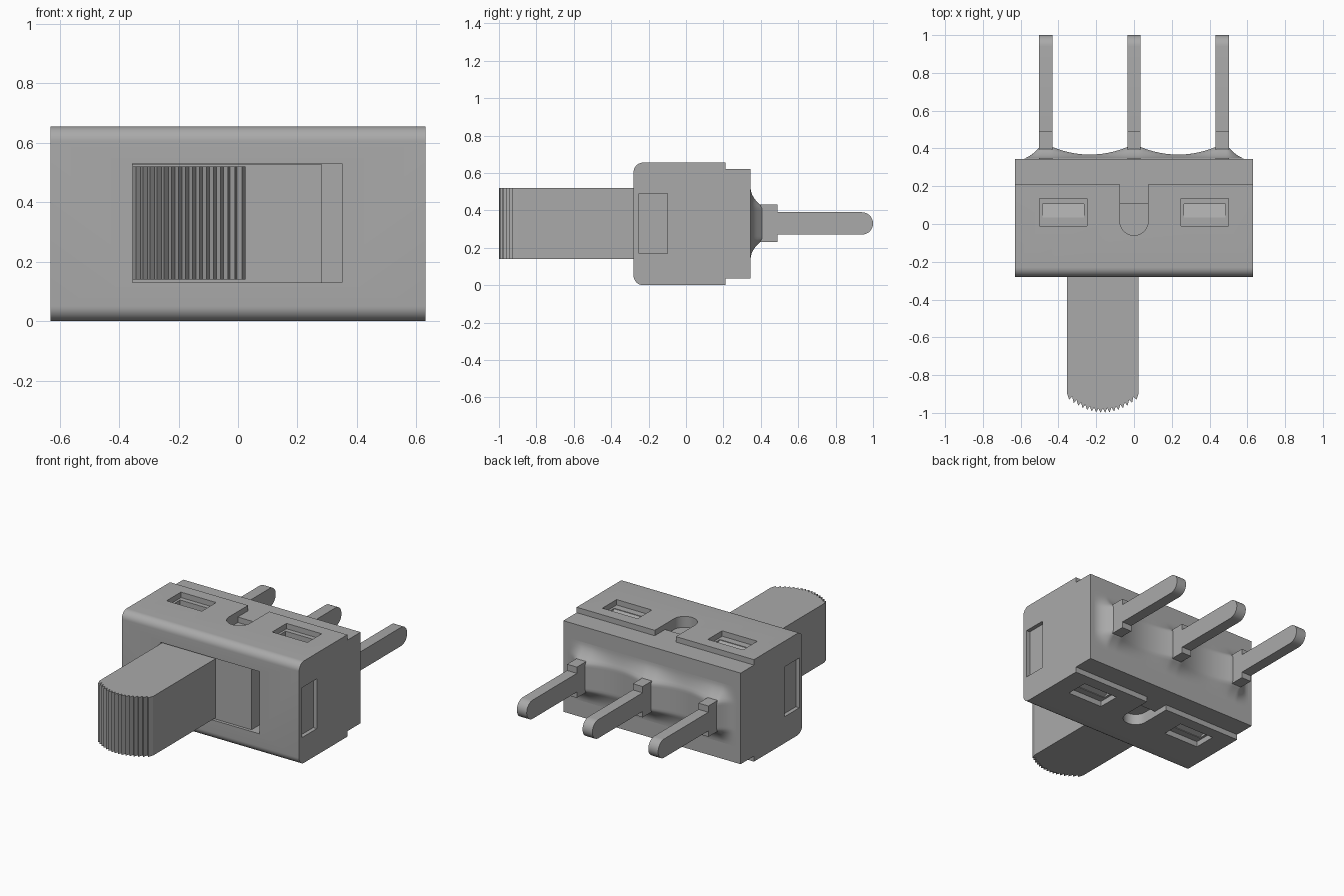
import bpy, bmesh, math
from mathutils import Vector

if "Cube" in bpy.data.objects:
    bpy.data.objects.remove(bpy.data.objects["Cube"])

grey = bpy.data.materials.new("plain_grey")
grey.use_nodes = True
grey.diffuse_color = (0.4, 0.4, 0.4, 1)
grey.node_tree.nodes["Principled BSDF"].inputs["Base Color"].default_value = (0.4, 0.4, 0.4, 1)

HALF_X = 0.63
MID_Z = 0.3275


def add_object(name, bm):
    bmesh.ops.recalc_face_normals(bm, faces=bm.faces)
    mesh = bpy.data.meshes.new(name)
    bm.to_mesh(mesh)
    bm.free()
    mesh.materials.append(grey)
    obj = bpy.data.objects.new(name, mesh)
    bpy.context.collection.objects.link(obj)
    return obj


def prism(name, outline, axis, lo, hi):
    """Extrude a flat outline along x (points are y, z) or z (points are x, y)."""
    bm = bmesh.new()
    place = (lambda p, d: (d, *p)) if axis == "x" else (lambda p, d: (*p, d))
    face = bm.faces.new([bm.verts.new(place(p, lo)) for p in outline])
    step = Vector(place((0, 0), hi - lo))
    new = bmesh.ops.extrude_face_region(bm, geom=[face])["geom"]
    bmesh.ops.translate(bm, vec=step, verts=[v for v in new if isinstance(v, bmesh.types.BMVert)])
    return add_object(name, bm)


def box(name, x0, x1, y0, y1, z0, z1):
    return prism(name, [(x0, y0), (x1, y0), (x1, y1), (x0, y1)], "z", z0, z1)


def arc(cx, cy, r, start, end, n=10):
    angles = [math.radians(start + (end - start) * i / n) for i in range(n + 1)]
    return [(cx + r * math.cos(a), cy + r * math.sin(a)) for a in angles]


def flip_z(z):
    return 2 * MID_Z - z


def smooth(obj, angle=30):
    bpy.ops.object.select_all(action="DESELECT")
    obj.select_set(True)
    bpy.context.view_layer.objects.active = obj
    bpy.ops.object.shade_smooth_by_angle(angle=math.radians(angle))


def cut(obj, cutter):
    mod = obj.modifiers.new("cut", "BOOLEAN")
    mod.operation, mod.solver, mod.object = "DIFFERENCE", "EXACT", cutter
    bpy.context.view_layer.objects.active = obj
    bpy.ops.object.modifier_apply(modifier=mod.name)
    bpy.data.objects.remove(cutter)


# Housing: rounded front edges, stepped down to the base at the back
upper = [(0.345, 0.62), (0.21, 0.62), (0.21, 0.655)] + arc(-0.23, 0.605, 0.05, 90, 180)
lower = [(y, flip_z(z)) for y, z in reversed(upper)]
housing = prism("housing", upper + lower, "x", -HALF_X, HALF_X)

# Slider opening and side recesses
cut(housing, box("opening", -0.355, 0.35, -0.4, -0.12, 0.13, 0.53))
for s in (-1, 1):
    x0, x1 = sorted((s * 0.605, s * 0.7))
    cut(housing, box("side_recess", x0, x1, -0.25, -0.1, 0.17, 0.49))

# Slots and latch windows, the same above and below
slot_end = arc(0, 0.015, 0.075, 180, 360, 16)
for face in (lambda z: z, flip_z):
    def span(a, b):
        return sorted((face(a), face(b)))
    cut(housing, prism("slot", slot_end + [(0.075, 0.3), (-0.075, 0.3)], "z", *span(0.62, 0.75)))
    cut(housing, prism("slot_floor", slot_end + [(0.075, 0.105), (-0.075, 0.105)], "z", *span(0.585, 0.7)))
    for s in (-1, 1):
        x0, x1 = sorted((s * 0.25, s * 0.5))
        cut(housing, box("window", x0, x1, -0.01, 0.135, *span(0.62, 0.7)))
        ramp = [(0.035, 0.616), (0.105, 0.585), (0.105, 0.64), (0.035, 0.64)]
        cut(housing, prism("ramp", [(y, face(z)) for y, z in ramp], "x", x0 + 0.015, x1 - 0.015))
smooth(housing)

# Sliding plate behind the opening
box("slide_plate", -0.354, 0.28, -0.262, -0.121, 0.131, 0.529)

# Slider knob with a ridged, bowed front
KNOB_X, KNOB_HALF, RIDGES = -0.165, 0.19, 16
outline = [(KNOB_X + KNOB_HALF, -0.2), (KNOB_X - KNOB_HALF, -0.2)]
for i in range(2 * RIDGES + 1):
    t = i / RIDGES - 1
    depth = 0 if i % 2 else 0.024
    outline.append((KNOB_X + KNOB_HALF * t - 0.2 * depth * t, -1 + 0.08 * t * t + depth))
outline[2] = (KNOB_X - KNOB_HALF, outline[2][1])
outline[-1] = (KNOB_X + KNOB_HALF, outline[-1][1])
prism("slider_knob", outline, "z", 0.14, 0.52)

# Pins with a wider shoulder at the root
PIN_X = (-0.467, 0, 0.467)
tip = [(y, z) for y, z in arc(0.94, 0.33, 0.06, -90, 90, 14)]
pin_outline = [(0.3, 0.232), (0.49, 0.232), (0.49, 0.27)] + tip + [(0.49, 0.39), (0.49, 0.43), (0.3, 0.43)]
for name, x in zip(("right_pin", "middle_pin", "left_pin"), PIN_X):
    smooth(prism(name, pin_outline, "x", x - 0.035, x + 0.035))


# Sealing compound drawn up around the pin roots
def seal_height(x, z):
    gap = abs(x)
    if gap > 0.502:
        along = 0.062 * max(0, (0.6 - gap) / 0.098) ** 2
    elif gap > 0.432 or gap < 0.035:
        along = 0.062
    else:
        along = 0.022 + 0.04 * (abs(gap - 0.2335) / 0.1985) ** 2
    across = min(1, max(0, (0.19 - abs(z - 0.33)) / 0.1))
    return along * across ** 2


NX, NZ = 96, 28
bm = bmesh.new()
grid = []
for i in range(NX + 1):
    x = -0.6 + 1.2 * i / NX
    zs = [0.14 + 0.38 * j / NZ for j in range(NZ + 1)]
    grid.append([bm.verts.new((x, 0.3455 + seal_height(x, z), z)) for z in zs])
for a, b in zip(grid, grid[1:]):
    for j in range(NZ):
        bm.faces.new((a[j], a[j + 1], b[j + 1], b[j]))
seal = add_object("pin_seal", bm)
if seal.data.polygons[0].normal.y < 0:
    seal.data.flip_normals()
smooth(seal, 40)
